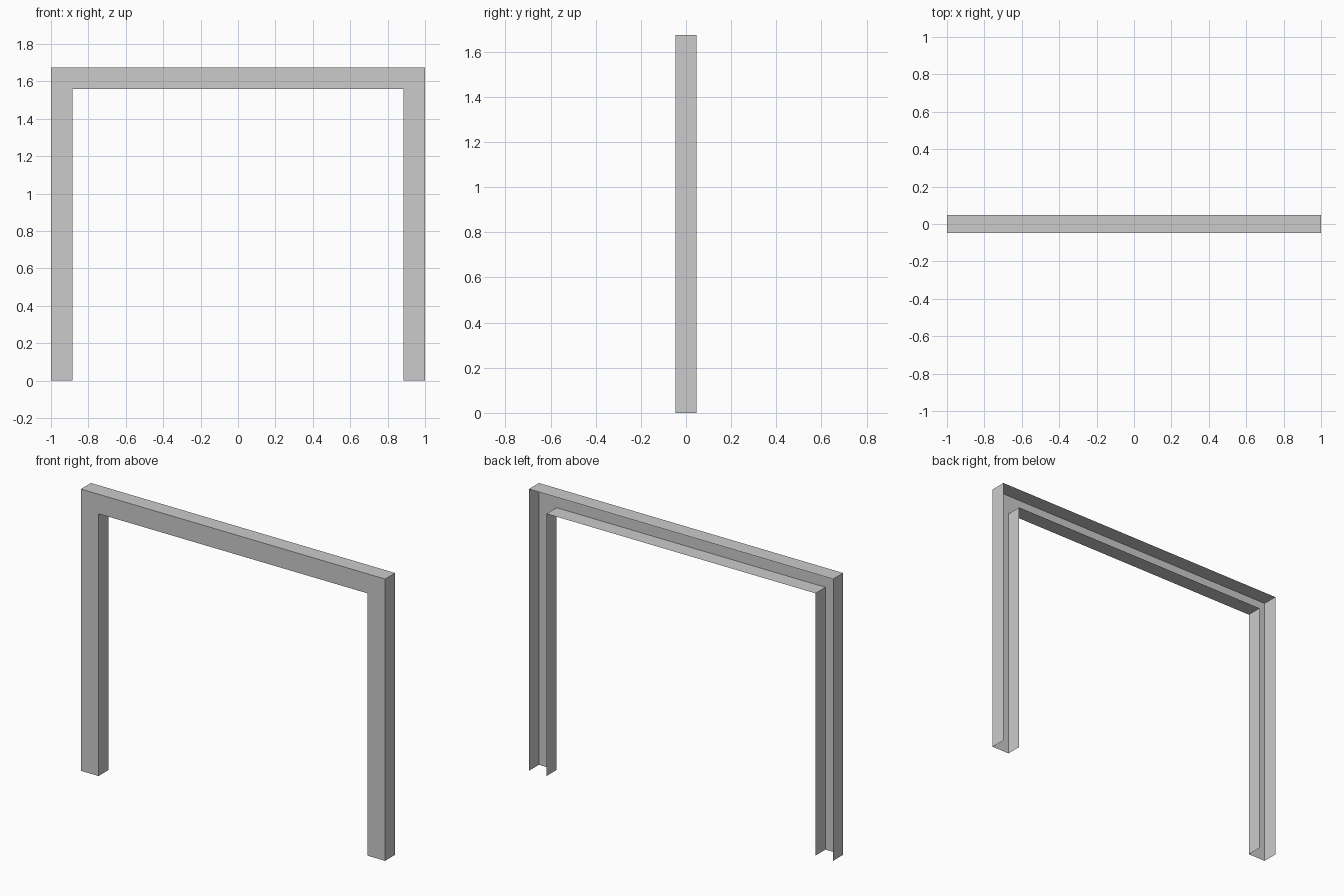
import bpy
import bmesh

if "Cube" in bpy.data.objects:
    bpy.data.objects.remove(bpy.data.objects["Cube"])

HALF_W, HEIGHT = 1.0, 1.675   # outer size
BAND = 0.116                  # visible width of the channel
HALF_D = 0.047                # half depth


def arch_path(inset):
    """Foot, corner, corner, foot of a square arch."""
    x, z = HALF_W - inset, HEIGHT - inset
    return [(-x, 0), (-x, z), (x, z), (x, 0)]


# Open channel section (inset, y): outer wall, front web, inner wall; back stays open
section = [(0, HALF_D), (0, -HALF_D), (BAND, -HALF_D), (BAND, HALF_D)]

bm = bmesh.new()
rails = [[bm.verts.new((x, y, z)) for x, z in arch_path(inset)]
         for inset, y in section]
for a, b in zip(rails, rails[1:]):
    for i in range(3):
        bm.faces.new((a[i], b[i], b[i + 1], a[i + 1]))

# Make the thin sheet's outside face the front
bmesh.ops.recalc_face_normals(bm, faces=bm.faces)
bm.faces.ensure_lookup_table()
bm.normal_update()
if any(f.normal.y > 0.5 for f in bm.faces):
    bmesh.ops.reverse_faces(bm, faces=bm.faces)

mesh = bpy.data.meshes.new("door_frame")
bm.to_mesh(mesh)
bm.free()
bpy.context.collection.objects.link(bpy.data.objects.new("door_frame", mesh))
